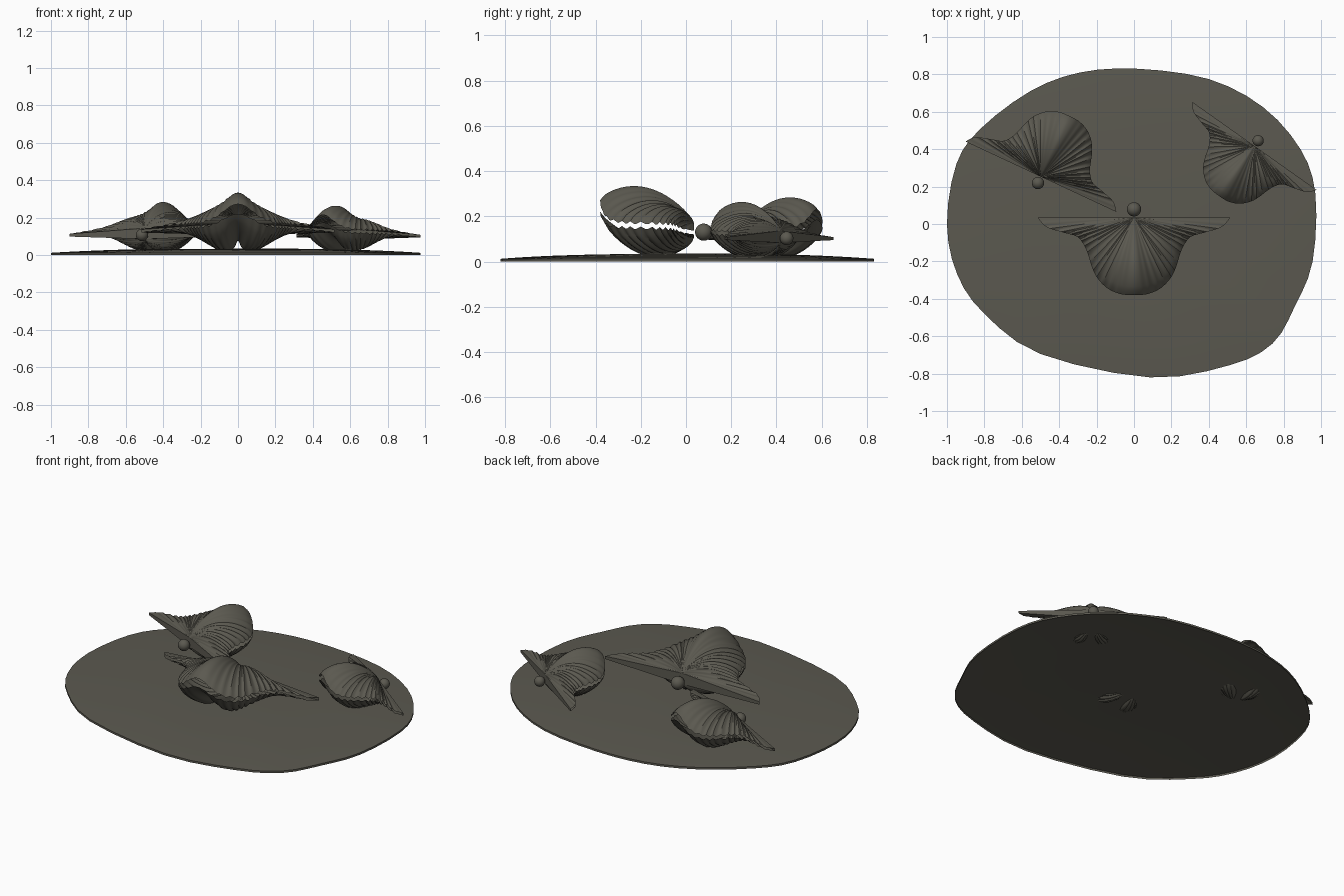
import bpy, bmesh, math
from mathutils import Vector, Matrix

cube = bpy.data.objects.get("Cube")
if cube:
    bpy.data.objects.remove(cube, do_unlink=True)

stone = bpy.data.materials.new("olive_grey_stone")
stone.use_nodes = True
colour = (0.105, 0.1, 0.08, 1)
stone.diffuse_color = colour
stone.node_tree.nodes["Principled BSDF"].inputs["Base Color"].default_value = colour


def finish(bm, name, matrix=Matrix()):
    bm.transform(matrix)
    mesh = bpy.data.meshes.new(name)
    bm.to_mesh(mesh)
    bm.free()
    obj = bpy.data.objects.new(name, mesh)
    bpy.context.collection.objects.link(obj)
    mesh.materials.append(stone)
    bpy.ops.object.select_all(action='DESELECT')
    obj.select_set(True)
    bpy.context.view_layer.objects.active = obj
    bpy.ops.object.shade_smooth_by_angle(angle=math.radians(40))
    return obj


def spline(points, steps, closed=False):
    """Smooth curve through 2D points."""
    pts = [Vector(p) for p in points]
    n = len(pts)
    at = (lambda i: pts[i % n]) if closed else (lambda i: pts[max(0, min(n - 1, i))])
    out = []
    for i in range(n if closed else n - 1):
        a, b, c, d = (at(i + k) for k in (-1, 0, 1, 2))
        for k in range(steps):
            t = k / steps
            out.append(b + (c - a) * t / 2 + (a * 2 - b * 5 + c * 4 - d) * t * t / 2
                       + (b * 3 - a - c * 3 + d) * t ** 3 / 2)
    return out if closed else out + [pts[-1]]


# Sea bed: a thin, irregular, low dome
shore = spline([(.02, .83), (.4, .775), (.69, .625), (.89, .4), (.97, .16), (.955, -.2),
                (.86, -.44), (.74, -.64), (.51, -.755), (.085, -.82), (-.5, -.695),
                (-.8, -.48), (-.945, -.27), (-1, 0), (-.95, .32), (-.82, .51),
                (-.555, .71), (-.29, .81)], 3, True)
bm = bmesh.new()
centre = bm.verts.new((0, 0, .034))
rings = []
for r in (.15, .3, .45, .6, .75, .87, .95, .985, 1, 1):
    z = .012 + .022 * (1 - r ** 3)
    if len(rings) == 9:
        z = 0
    rings.append([bm.verts.new((p.x * r, p.y * r, z + .0015 * math.sin(p.x * r * 9 + p.y * r * 6) * (1 - r)))
                  for p in shore])
count = len(shore)
for i in range(count):
    j = (i + 1) % count
    bm.faces.new((centre, rings[0][j], rings[0][i]))
    for a, b in zip(rings, rings[1:]):
        bm.faces.new((a[i], a[j], b[j], b[i]))
bmesh.ops.recalc_face_normals(bm, faces=bm.faces)
finish(bm, "sea_bed")

# Outline shared by both valves, from the front of the fold to the wing tip
half = spline([(0, -.38), (.07, -.375), (.14, -.345), (.195, -.29), (.225, -.23), (.25, -.15),
               (.275, -.1), (.31, -.065), (.38, -.045), (.47, -.015), (.515, .035)], 8)
margin = [Vector((-p.x, p.y)) for p in reversed(half[1:])] + half
MID = len(half) - 1
UMBO = Vector((0, .035))
STEPS = 18


def valve_point(i, t, upper):
    """Point on a valve: i runs along the margin, t from beak to margin."""
    m = margin[i]
    x = abs(m.x)
    wing = x / .515
    fold = math.exp(-(x / .11) ** 2)
    rib = abs((abs(i - MID) % 5) - 2.5) / 2.5 - .5
    rib *= .014 * t * (1 - fold) * (1 - wing ** 6)
    dome = math.sin(math.pi * t) ** .7 if 0 < t < 1 else 0
    if upper:
        start, edge = .172, .172 + .1 * fold - .035 * wing ** 3
        bulge = .105 * math.exp(-(x / .34) ** 3) * (1 - wing ** 4)
    else:
        start, edge = .105, .15 + .07 * fold - .03 * wing ** 3
        bulge = -.118 * math.exp(-(x / .32) ** 4) * (1 - wing ** 4) + .045 * math.exp(-(x / .06) ** 2)
    p = UMBO.lerp(m, t)
    return p.x, p.y, start + (edge - start) * t + bulge * dome + rib


def build_valve(upper, name, matrix):
    bm = bmesh.new()
    grid = [[bm.verts.new(valve_point(i, k / STEPS, upper)) for k in range(STEPS + 1)]
            for i in range(len(margin))]
    for a, b in zip(grid, grid[1:]):
        for k in range(STEPS):
            quad = (a[k], a[k + 1], b[k + 1], b[k])
            bm.faces.new(quad if upper else quad[::-1])
    bmesh.ops.remove_doubles(bm, verts=bm.verts, dist=.0001)
    finish(bm, name, matrix)


def build_shell(label, place, angle, scale):
    matrix = Matrix.Translation(place) @ Matrix.Rotation(math.radians(angle), 4, 'Z') @ Matrix.Scale(scale, 4)
    build_valve(True, label + "_upper_valve", matrix)
    build_valve(False, label + "_lower_valve", matrix)
    # Flat plate closing the back along the hinge
    bm = bmesh.new()
    ends = [valve_point(i, t, up) for i, t, up in
            ((0, 1, True), (0, 0, True), (-1, 1, True), (-1, 1, False), (0, 0, False), (0, 1, False))]
    a, b, c, d, e, f = [bm.verts.new(p) for p in ends]
    bm.faces.new((a, b, e, f))
    bm.faces.new((b, c, d, e))
    finish(bm, label + "_hinge_plate", matrix)
    # Stalk knob behind the hinge
    bm = bmesh.new()
    bmesh.ops.create_uvsphere(bm, u_segments=20, v_segments=12, radius=.038)
    bm.transform(Matrix.Translation((0, .078, .13)))
    finish(bm, label + "_stalk_knob", matrix)


build_shell("front_shell", (0, 0, 0), 0, 1)
build_shell("right_shell", (-.485, .28, -.005), 155, .865)
build_shell("left_shell", (.628, .395, .0), -35.3, .79)
